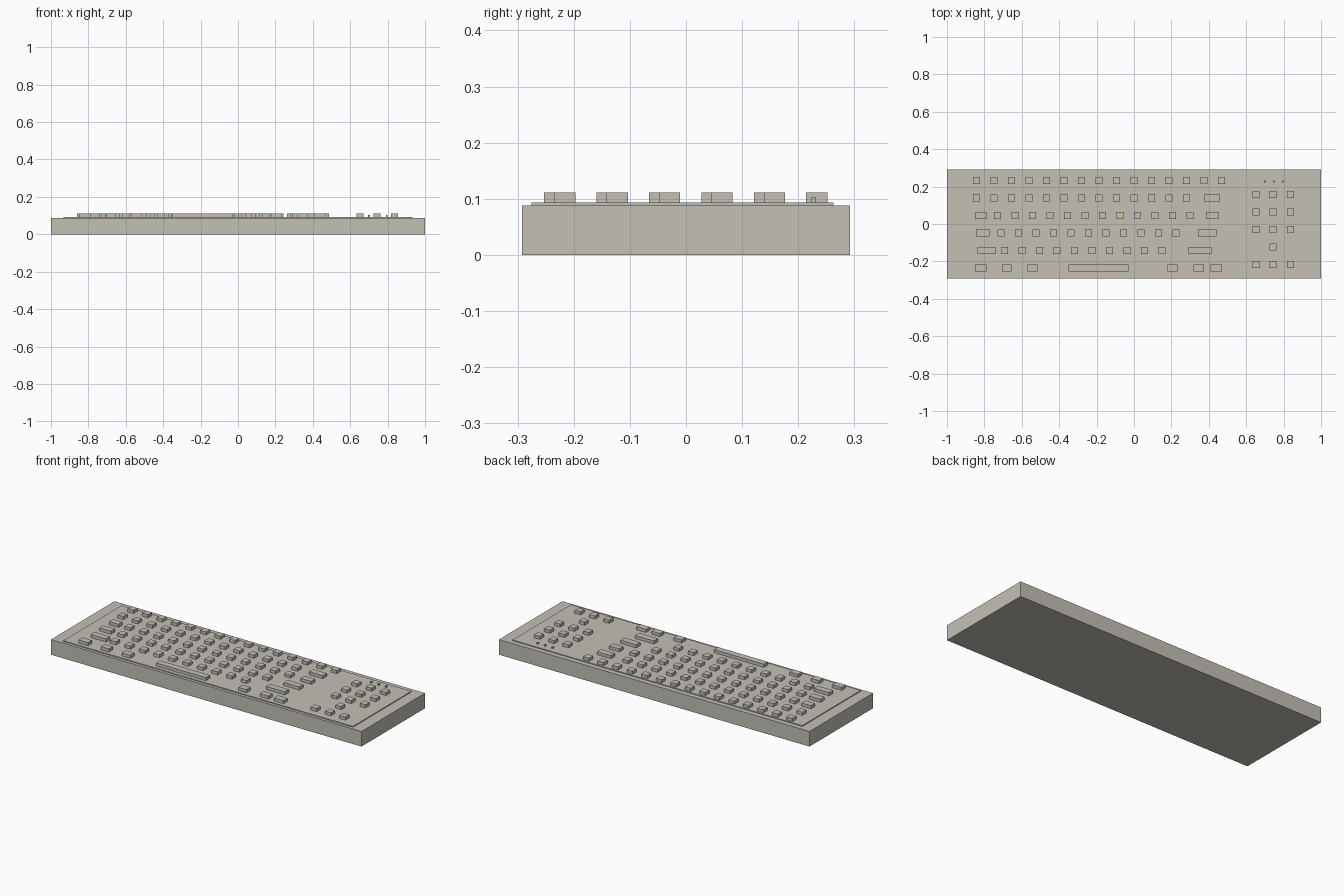
import bpy
import bmesh
from mathutils import Matrix

cube = bpy.data.objects.get("Cube")
if cube:
    bpy.data.objects.remove(cube)

plastic = bpy.data.materials.new("warm_grey_plastic")
plastic.use_nodes = True
colour = (0.55, 0.53, 0.47, 1)
plastic.diffuse_color = colour
plastic.node_tree.nodes["Principled BSDF"].inputs["Base Color"].default_value = colour


def boxes(name, blocks, z0, z1):
    """One object made of blocks given as (x, y, width, depth)."""
    bm = bmesh.new()
    for x, y, w, d in blocks:
        place = Matrix.Translation((x, y, (z0 + z1) / 2))
        bmesh.ops.create_cube(bm, matrix=place @ Matrix.Diagonal((w, d, z1 - z0, 1)))
    mesh = bpy.data.meshes.new(name)
    bm.to_mesh(mesh)
    bm.free()
    mesh.materials.append(plastic)
    obj = bpy.data.objects.new(name, mesh)
    bpy.context.collection.objects.link(obj)
    return obj


BODY_TOP, PLATE_TOP, KEY_TOP = 0.088, 0.093, 0.111
KEY, PITCH, BACK_ROW = 0.0375, 0.0935, 0.233

# Case and raised key plate
boxes("case", [(0, 0, 2, 0.584)], 0, BODY_TOP)
boxes("key_plate", [(0, -0.006, 1.866, 0.538)], BODY_TOP - 0.005, PLATE_TOP)

# Main key rows, back to front: first square key x, count, wide keys (x, width)
rows = [
    ("function_row", -0.842, 15, []),
    ("number_row", -0.842, 13, [(0.417, 0.088)]),
    ("upper_letter_row", -0.73, 12, [(-0.82, 0.061), (0.418, 0.068)]),
    ("home_letter_row", -0.711, 11, [(-0.809, 0.074), (0.391, 0.1)]),
    ("lower_letter_row", -0.693, 10, [(-0.787, 0.098), (0.353, 0.121)]),
    ("space_row", 0, 0, [(-0.82, 0.061), (-0.68, 0.052), (-0.543, 0.054), (-0.19, 0.32),
                         (0.206, 0.052), (0.346, 0.054), (0.44, 0.061)]),
]
for i, (name, start, count, wide) in enumerate(rows):
    y = BACK_ROW - i * PITCH
    keys = [(start + k * PITCH, y, KEY, KEY) for k in range(count)]
    keys += [(x, y, w, KEY) for x, w in wide]
    boxes(name, keys, PLATE_TOP - 0.002, KEY_TOP)

# Side key block, with a single key in its fourth row
pad = []
for i in range(5):
    for column in ([0] if i == 3 else [-1, 0, 1]):
        pad.append((0.744 + column * 0.0925, 0.158 - i * PITCH, KEY, KEY))
boxes("side_key_block", pad, PLATE_TOP - 0.002, KEY_TOP)

# Small indicator lamps
boxes("indicator_lamps", [(0.748 + s * 0.048, 0.227, 0.009, 0.009) for s in (-1, 0, 1)],
      PLATE_TOP - 0.002, 0.102)
